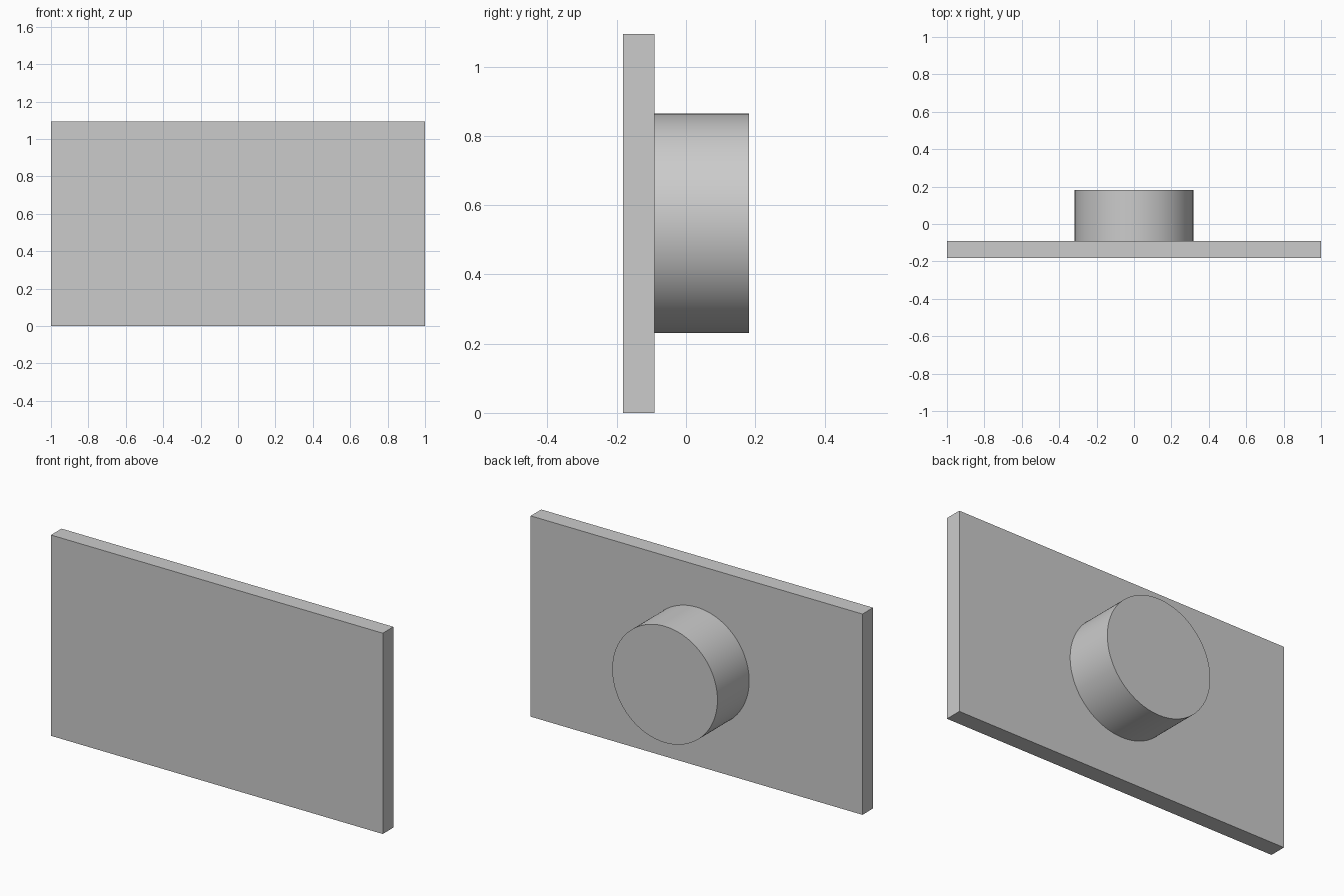
import bpy
from math import radians

if "Cube" in bpy.data.objects:
    bpy.data.objects.remove(bpy.data.objects["Cube"])

WIDTH, HEIGHT = 2.0, 1.094
FRONT, FACE, BACK = -0.182, -0.091, 0.182
RADIUS = 0.317

# Flat rectangular plate at the front
bpy.ops.mesh.primitive_cube_add(size=1, location=(0, (FRONT + FACE) / 2, HEIGHT / 2))
plate = bpy.context.object
plate.name = "plate"
plate.scale = (WIDTH, FACE - FRONT, HEIGHT)
bpy.ops.object.transform_apply(location=False, rotation=False, scale=True)

# Round boss standing out from the middle of the back face
bpy.ops.mesh.primitive_cylinder_add(
    vertices=128, radius=RADIUS, depth=BACK - FACE,
    location=(0, (FACE + BACK) / 2, HEIGHT / 2), rotation=(radians(90), 0, 0))
boss = bpy.context.object
boss.name = "round_boss"
bpy.ops.object.transform_apply(location=False, rotation=True, scale=False)
bpy.ops.object.shade_smooth_by_angle(angle=radians(30))
